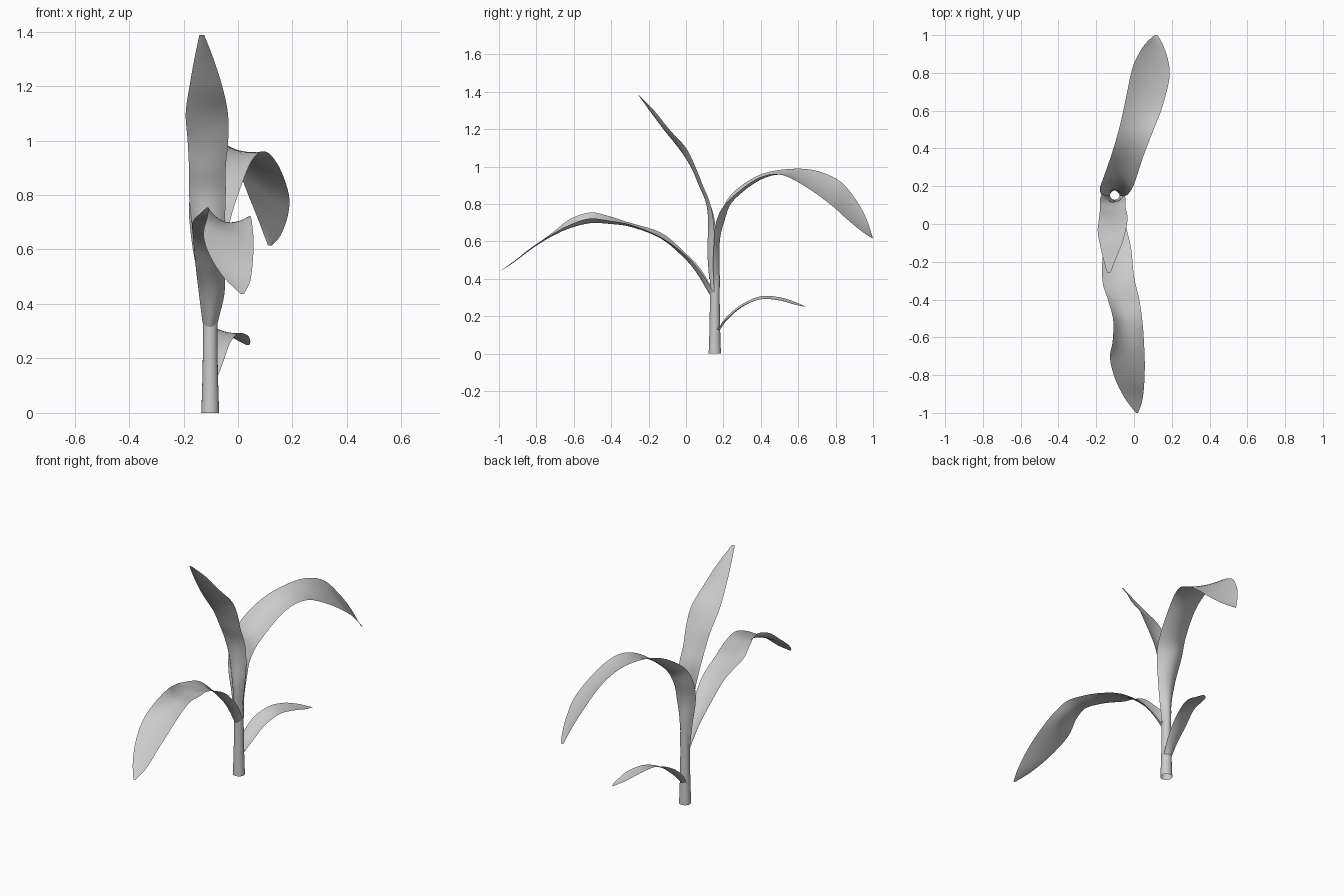
import bpy, bmesh, math
from mathutils import Vector

cube = bpy.data.objects.get("Cube")
if cube:
    bpy.data.objects.remove(cube, do_unlink=True)

grey = bpy.data.materials.new("plain grey")
grey.use_nodes = True
COLOUR = (0.6, 0.6, 0.6, 1)
grey.diffuse_color = COLOUR
grey.node_tree.nodes["Principled BSDF"].inputs["Base Color"].default_value = COLOUR


def grid_object(name, rows, closed=False):
    """Skin a list of equally long point rows with smooth quads."""
    bm = bmesh.new()
    grid = [[bm.verts.new(p) for p in row] for row in rows]
    n = len(grid[0])
    for a, b in zip(grid, grid[1:]):
        for j in range(n if closed else n - 1):
            k = (j + 1) % n
            bm.faces.new((a[j], a[k], b[k], b[j]))
    for f in bm.faces:
        f.smooth = True
    me = bpy.data.meshes.new(name)
    bm.to_mesh(me)
    bm.free()
    me.materials.append(grey)
    ob = bpy.data.objects.new(name, me)
    bpy.context.collection.objects.link(ob)
    return ob


def spline(values, t):
    """Catmull-Rom interpolation through a list of number tuples."""
    last = len(values) - 1
    i = min(int(t), last - 1)
    f = t - i
    p0, p1, p2, p3 = (values[max(0, min(last, i + k))] for k in (-1, 0, 1, 2))
    return [0.5 * (2 * b + (c - a) * f + (2 * a - 5 * b + 4 * c - d) * f * f
                   + (3 * b - a - 3 * c + d) * f ** 3)
            for a, b, c, d in zip(p0, p1, p2, p3)]


def leaf(name, stations, side, steps=5, across=10):
    """Station: left edge xyz, right edge xyz, channel depth."""
    count = (len(stations) - 1) * steps
    cuts = [spline(stations, i / steps) for i in range(count + 1)]
    mids = [(Vector(c[:3]) + Vector(c[3:6])) / 2 for c in cuts]
    rows = []
    for i, c in enumerate(cuts):
        half = (Vector(c[3:6]) - Vector(c[:3])) / 2
        tangent = mids[min(i + 1, count)] - mids[max(i - 1, 0)]
        sag = tangent.cross(half).normalized() * side * c[6]
        us = [2 * j / across - 1 for j in range(across + 1)]
        rows.append([mids[i] + half * u + sag * (1 - u * u) for u in us])
    return grid_object(name, rows)


# Hollow stem, slightly flared at the foot
rings = [(0, 0.033), (0.05, 0.031), (0.15, 0.028), (0.3, 0.026), (0.42, 0.027)]
grid_object("stem", [[(-0.102 + r * math.cos(a * math.tau / 20),
                       0.154 + r * math.sin(a * math.tau / 20), z)
                      for a in range(20)] for z, r in rings], closed=True)

# Large leaf arching to the back
leaf("back_leaf", [
    (-.13, .15, .33, -.075, .15, .33, .028),
    (-.145, .145, .48, -.06, .145, .48, .035),
    (-.17, .15, .63, -.045, .15, .60, .032),
    (-.18, .19, .76, -.03, .16, .70, .035),
    (-.16, .25, .86, 0, .21, .80, .025),
    (-.115, .38, .95, .05, .36, .925, .02),
    (-.075, .52, .985, .10, .49, .96, .012),
    (-.04, .68, .982, .15, .62, .905, .01),
    (-.01, .82, .925, .187, .77, .80, .01),
    (.03, .91, .82, .182, .86, .72, .008),
    (.07, .965, .72, .155, .945, .65, .005),
    (.11, 1, .615, .125, 1, .615, 0)], 1)

# Large leaf arching to the front
leaf("front_leaf", [
    (-.13, .15, .33, -.075, .15, .33, .028),
    (-.145, .08, .45, -.05, .08, .435, .025),
    (-.155, 0, .535, -.045, 0, .525, .02),
    (-.165, -.13, .645, -.015, -.13, .62, .015),
    (-.167, -.3, .70, 0, -.28, .685, .015),
    (-.135, -.41, .735, .028, -.4, .71, .028),
    (-.11, -.51, .755, .045, -.52, .722, .04),
    (-.113, -.62, .72, .053, -.63, .685, .03),
    (-.127, -.71, .65, .057, -.73, .63, .012),
    (-.10, -.82, .57, .055, -.83, .565, .006),
    (-.05, -.92, .495, .045, -.93, .485, .004),
    (.01, -1, .437, .022, -1, .437, 0)], -1)

# Upright leaf at the top
leaf("top_leaf", [
    (-.128, .15, .40, -.076, .15, .40, .026),
    (-.143, .15, .55, -.06, .15, .55, .036),
    (-.17, .155, .70, -.05, .15, .68, .034),
    (-.18, .125, .81, -.045, .13, .80, .02),
    (-.18, .08, .90, -.045, .09, .90, .015),
    (-.185, .03, 1.0, -.036, .05, 1.0, .012),
    (-.192, -.04, 1.1, -.037, 0, 1.1, .01),
    (-.178, -.12, 1.2, -.058, -.09, 1.2, .008),
    (-.16, -.195, 1.3, -.09, -.17, 1.3, .005),
    (-.142, -.257, 1.387, -.124, -.257, 1.387, 0)], -1)

# Small low leaf at the back
leaf("small_leaf", [
    (-.125, .172, .13, -.076, .165, .13, .012),
    (-.128, .215, .195, -.055, .215, .185, .01),
    (-.12, .30, .265, -.03, .30, .255, .008),
    (-.09, .40, .307, 0, .40, .292, .006),
    (-.06, .50, .302, .035, .50, .285, .006),
    (-.02, .585, .276, .045, .58, .263, .004),
    (.03, .64, .25, .042, .64, .25, 0)], 1)
